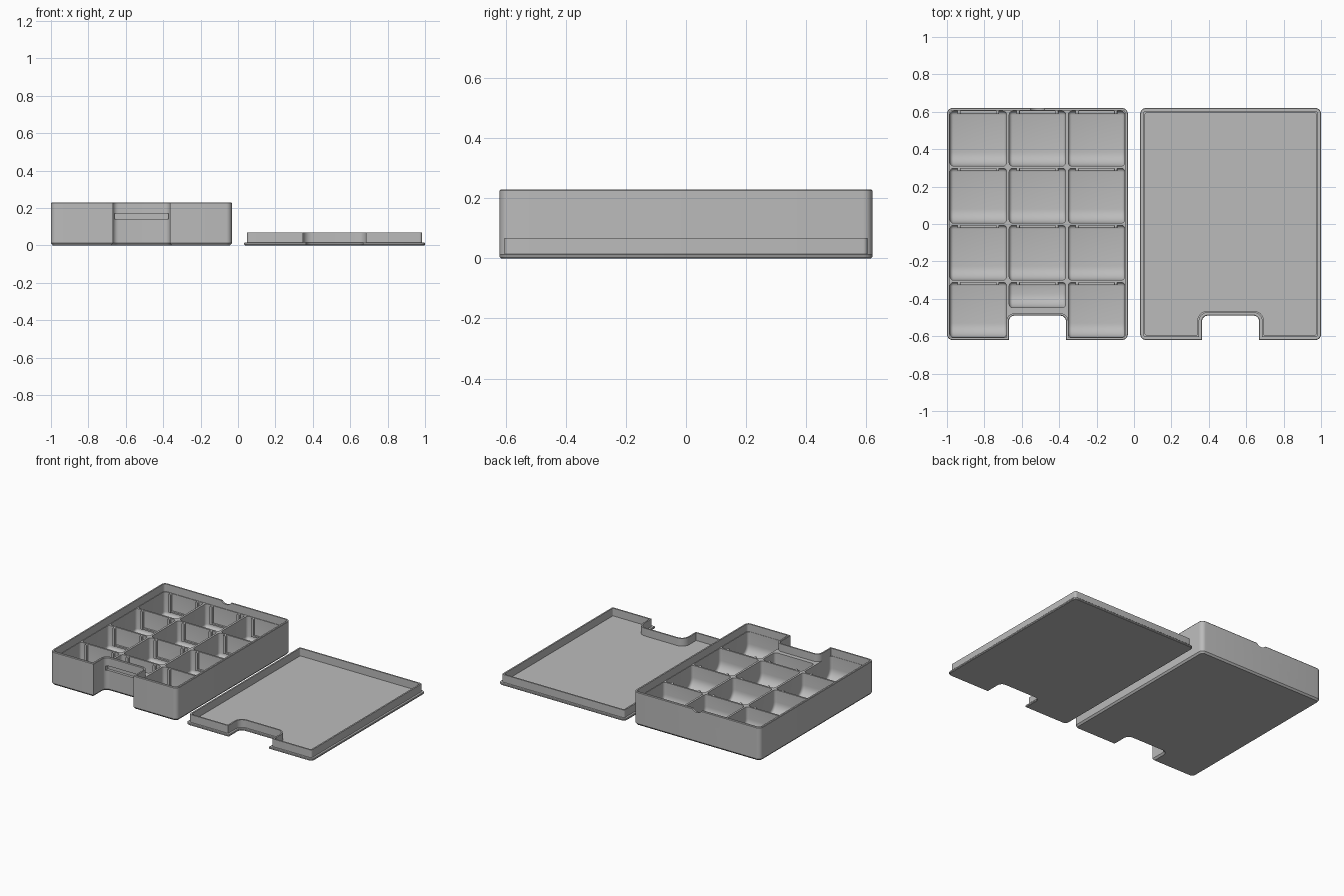
import bpy, bmesh
from math import sin, cos, pi
from mathutils import Vector

old = bpy.data.objects.get("Cube")
if old:
    bpy.data.objects.remove(old)

grey = bpy.data.materials.new("plain grey")
grey.use_nodes = True
grey.diffuse_color = (0.5, 0.5, 0.5, 1)
grey.node_tree.nodes["Principled BSDF"].inputs["Base Color"].default_value = (0.5, 0.5, 0.5, 1)

HALF_X, HALF_Y = 0.4835, 0.62       # tray footprint
BOX_X, LID_X = -0.5165, 0.5165      # centres of the two trays
RIM, DIVIDER, FLOOR = 0.23, 0.178, 0.02


def finish(name, bm):
    bmesh.ops.recalc_face_normals(bm, faces=bm.faces)
    mesh = bpy.data.meshes.new(name)
    bm.to_mesh(mesh)
    bm.free()
    mesh.materials.append(grey)
    obj = bpy.data.objects.new(name, mesh)
    bpy.context.collection.objects.link(obj)
    return obj


def outline(inset, cx):
    """Rounded rectangle with a notch in the front edge, shrunk by inset."""
    x, y = HALF_X - inset, HALF_Y - inset
    n, ny = 0.1525 + inset, -0.49 + inset
    r, rn = max(0.03 - inset, 0.01), 0.03 + inset
    corners = [(-x, -y, r), (-n, -y, 0), (-n, ny, rn), (n, ny, rn),
               (n, -y, 0), (x, -y, r), (x, y, r), (-x, y, r)]
    pts = []
    for i, (px, py, rad) in enumerate(corners):
        p = Vector((px + cx, py))
        if not rad:
            pts.append(p)
            continue
        here = Vector((px, py))
        u = (Vector(corners[i - 1][:2]) - here).normalized()
        v = (Vector(corners[(i + 1) % 8][:2]) - here).normalized()
        centre = p + rad * (u + v)
        for k in range(7):
            t = k * pi / 12
            pts.append(centre - rad * (v * cos(t) + u * sin(t)))
    return pts


def tray(name, cx, steps):
    """Loft the outline through (inset, height) steps and cap both ends."""
    bm = bmesh.new()
    loops = [[bm.verts.new((p.x, p.y, z)) for p in outline(d, cx)] for d, z in steps]
    for a, b in zip(loops, loops[1:]):
        for i in range(len(a)):
            j = (i + 1) % len(a)
            bm.faces.new((a[i], a[j], b[j], b[i]))
    bm.faces.new(loops[0][::-1])
    bm.faces.new(loops[-1])
    return finish(name, bm)


def add_box(bm, x0, x1, y0, y1, z0, z1):
    verts = bmesh.ops.create_cube(bm, size=1)["verts"]
    for v in verts:
        v.co = (x1 if v.co.x > 0 else x0, y1 if v.co.y > 0 else y0, z1 if v.co.z > 0 else z0)
    return verts


def add_pocket(bm, x0, x1, y0, y1):
    """Compartment volume: scooped front, small fillets on the other sides."""
    scoop, small, top = 0.075, 0.02, 0.25
    prof = [(y0, top)]
    for k in range(9):
        t = k * pi / 16
        prof.append((y0 + scoop * (1 - cos(t)), FLOOR + scoop * (1 - sin(t))))
    for k in range(5):
        t = k * pi / 8
        prof.append((y1 - small * (1 - sin(t)), FLOOR + small * (1 - cos(t))))
    prof.append((y1, top))
    left = [bm.verts.new((x0, y, z)) for y, z in prof]
    right = [bm.verts.new((x1, y, z)) for y, z in prof]
    faces = [bm.faces.new(left), bm.faces.new(right[::-1])]
    n = len(prof)
    for i in range(n):
        j = (i + 1) % n
        faces.append(bm.faces.new((left[i], right[i], right[j], left[j])))
    bmesh.ops.recalc_face_normals(bm, faces=faces)
    sides = [e for f in faces[:2] for e in f.edges
             if min(v.co.z for v in e.verts) < top - 0.01]
    bmesh.ops.bevel(bm, geom=sides, offset=0.019, segments=4, profile=0.5, affect='EDGES')


def cut(target, bm):
    cutter = finish("cutter", bm)
    mod = target.modifiers.new("cut", 'BOOLEAN')
    mod.operation, mod.solver, mod.object = 'DIFFERENCE', 'EXACT', cutter
    bpy.context.view_layer.update()
    mesh = bpy.data.meshes.new_from_object(
        target.evaluated_get(bpy.context.evaluated_depsgraph_get()))
    target.modifiers.clear()
    target.data = mesh
    bpy.data.objects.remove(cutter)


# storage box with a recessed divider level
box = tray("storage_box", BOX_X, [(0.01, 0), (0, 0.012), (0, RIM - 0.004), (0.003, RIM),
                                  (0.013, RIM), (0.013, DIVIDER)])

# three columns by four rows of compartments; the front middle one is short
pockets = bmesh.new()
spots = []
for col in range(3):
    cx = BOX_X + (col - 1) * 0.316
    for row in range(4):
        y0 = -0.605 + row * 0.305
        y1 = y0 + 0.293
        if col == 1 and row == 0:
            y0 = -0.447
        spots.append((cx, y1))
        add_pocket(pockets, cx - 0.151, cx + 0.151, y0, y1)
cut(box, pockets)

# latch groove in the front notch and thumb scallop in the back rim
groove = bmesh.new()
add_box(groove, BOX_X - 0.145, BOX_X + 0.145, -0.52, -0.472, 0.14, 0.17)
cut(box, groove)
scallop = bmesh.new()
ring = bmesh.ops.create_cone(scallop, cap_ends=True, segments=32, radius1=0.045,
                             radius2=0.045, depth=0.1)["verts"]
for v in ring:
    v.co = (BOX_X + v.co.x, 0.63 + v.co.z, 0.255 + v.co.y)
cut(box, scallop)

# label holders on the back wall of each compartment
holders = bmesh.new()
for cx, y1 in spots:
    for side in (-1, 1):
        px = cx + side * 0.103
        verts = add_box(holders, px - 0.009, px + 0.009, y1 - 0.015, y1 + 0.004, 0.05, DIVIDER)
        tops = {e for v in verts for e in v.link_edges
                if all(w.co.z > 0.17 for w in e.verts)
                and abs(e.verts[0].co.y - e.verts[1].co.y) > 0.01}
        bmesh.ops.bevel(holders, geom=list(tops), offset=0.008, segments=3,
                        profile=0.5, affect='EDGES')
    add_box(holders, cx - 0.1, cx + 0.1, y1 - 0.013, y1 + 0.004, 0.05, 0.06)
label_holders = finish("label_holders", holders)

# lid lying upside down with its inner rim standing up
lid = tray("lid", LID_X, [(0.004, 0), (0, 0.004), (0, 0.012), (0.003, 0.015), (0.016, 0.015),
                          (0.016, 0.068), (0.026, 0.068), (0.026, 0.015)])

bpy.ops.object.select_all(action='DESELECT')
for obj in (box, label_holders, lid):
    obj.select_set(True)
bpy.context.view_layer.objects.active = box
bpy.ops.object.shade_smooth_by_angle(angle=pi / 6)
